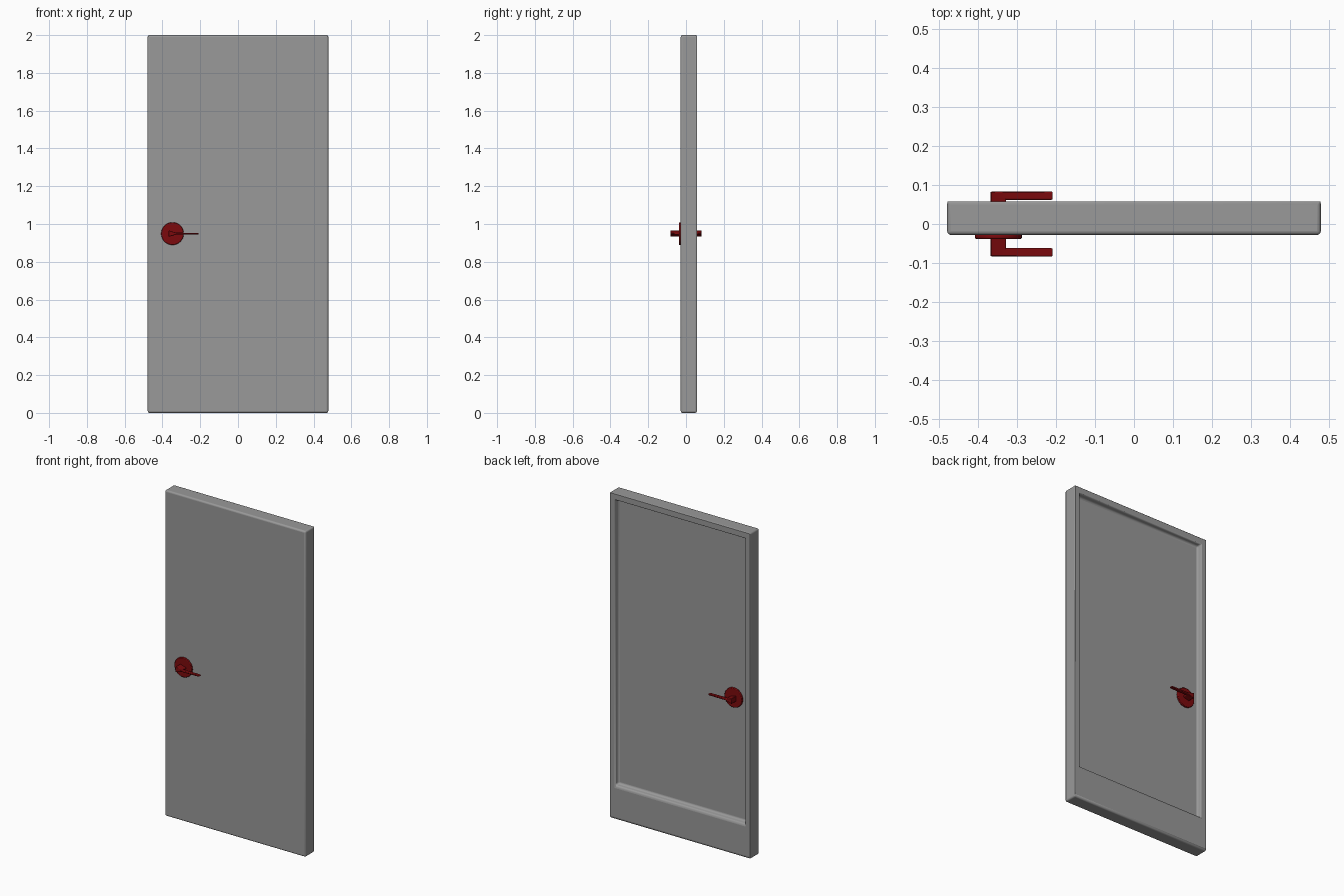
import bpy, bmesh, math

if "Cube" in bpy.data.objects:
    bpy.data.objects.remove(bpy.data.objects["Cube"])


def material(name, color):
    mat = bpy.data.materials.new(name)
    mat.diffuse_color = (*color, 1)
    mat.use_nodes = True
    mat.node_tree.nodes["Principled BSDF"].inputs["Base Color"].default_value = mat.diffuse_color
    return mat


red = material("dark_red", (0.2, 0.003, 0.004))
grey = material("dark_grey", (0.32, 0.32, 0.32))


def make_object(name, bm, bevel, segments, mat):
    bmesh.ops.recalc_face_normals(bm, faces=bm.faces)
    me = bpy.data.meshes.new(name)
    bm.to_mesh(me)
    bm.free()
    ob = bpy.data.objects.new(name, me)
    bpy.context.collection.objects.link(ob)
    me.materials.append(mat)
    mod = ob.modifiers.new("bevel", 'BEVEL')
    mod.width, mod.segments = bevel, segments
    mod.limit_method, mod.angle_limit = 'ANGLE', math.radians(40)
    bpy.ops.object.select_all(action='DESELECT')
    ob.select_set(True)
    bpy.context.view_layer.objects.active = ob
    bpy.ops.object.shade_smooth_by_angle(angle=math.radians(35))
    return ob


def loft(rings):
    """Closed solid through equal-length rings of points."""
    bm = bmesh.new()
    loops = [[bm.verts.new(p) for p in r] for r in rings]
    for a, b in zip(loops, loops[1:]):
        for i in range(len(a)):
            j = (i + 1) % len(a)
            bm.faces.new((a[i], a[j], b[j], b[i]))
    bm.faces.new(loops[0])
    bm.faces.new(loops[-1])
    return bm


def rect(x, y, z0, z1):
    return [(-x, y, z0), (x, y, z0), (x, y, z1), (-x, y, z1)]


def disc(r, y, n=32):
    return [(HX + r * math.cos(2 * math.pi * i / n), y,
             HZ + r * math.sin(2 * math.pi * i / n)) for i in range(n)]


def tapered_bar(sections, y0, y1):
    """Bar along x, given as (x offset, half height) sections."""
    return loft([[(HX + dx, y0, HZ - h), (HX + dx, y1, HZ - h),
                  (HX + dx, y1, HZ + h), (HX + dx, y0, HZ + h)] for dx, h in sections])


# Door leaf: plain front, recessed panel at the back
make_object("door_leaf", loft([
    rect(0.478, -0.028, 0, 2), rect(0.478, 0.058, 0, 2),
    rect(0.443, 0.058, 0.205, 1.96), rect(0.438, 0.027, 0.21, 1.955)]), 0.01, 4, grey)

# Handle set on each side: round rose, wedge-shaped neck, thin tapering lever
HX, HZ = -0.347, 0.949
NECK = [(-0.020, 0.017), (0.020, 0.005)]
LEVER = NECK + [(0.139, 0.004)]
for side, s in (("front", -1), ("back", 1)):
    make_object(side + "_rose", loft([disc(0.06, s * 0.026), disc(0.06, s * 0.038)]),
                0.003, 2, red)
    make_object(side + "_neck", tapered_bar(NECK, s * 0.036, s * 0.070), 0.003, 2, red)
    make_object(side + "_lever", tapered_bar(LEVER, s * 0.062, s * 0.083), 0.003, 2, red)
